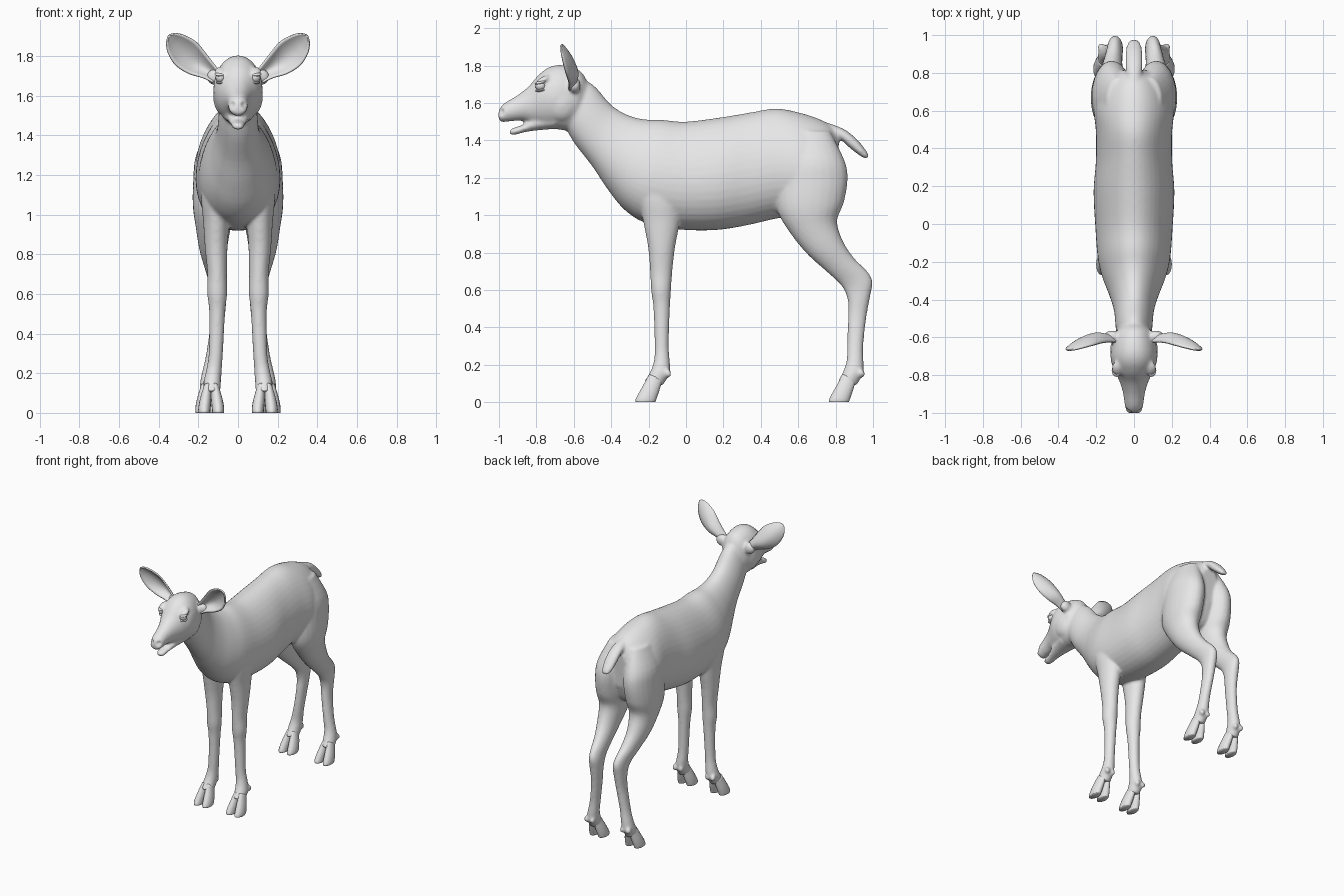
import bpy, bmesh, math
from mathutils import Vector, Matrix

coat = bpy.data.materials.new("grey_coat")
coat.diffuse_color = (0.8, 0.8, 0.8, 1)


def spline(rows, steps):
    """Catmull-Rom interpolation through rows of numbers."""
    out = []
    for i in range(len(rows) - 1):
        a, b, c, d = (rows[max(0, min(len(rows) - 1, i + k))] for k in (-1, 0, 1, 2))
        for s in range(steps):
            t = s / steps
            out.append([0.5 * (2 * q + (r - p) * t + (2 * p - 5 * q + 4 * r - u) * t * t
                        + (3 * q - p - 3 * r + u) * t ** 3) for p, q, r, u in zip(a, b, c, d)])
    return out + [list(rows[-1])]


def loft(bm, rows, side=1, egg=0.0, n=24, steps=4):
    """Rows: (y, z) of one edge, (y, z) of the opposite edge, half width, centre x."""
    rings = []
    for ty, tz, by, bz, w, cx in spline(rows, steps):
        ring = []
        for k in range(n):
            a = 2 * math.pi * k / n
            c, s = math.cos(a), math.sin(a)
            x = side * cx + w * s * (1 - egg * c)
            ring.append(bm.verts.new((x, (ty + by) / 2 + (ty - by) / 2 * c,
                                      (tz + bz) / 2 + (tz - bz) / 2 * c)))
        rings.append(ring)
    for r, q in zip(rings, rings[1:]):
        for k in range(n):
            bm.faces.new((r[k], r[(k + 1) % n], q[(k + 1) % n], q[k]))
    bm.faces.new(rings[0])
    bm.faces.new(rings[-1])


def ball(bm, loc, size, tilt=0.0):
    m = Matrix.Translation(loc) @ Matrix.Rotation(tilt, 4, 'X') @ Matrix.Diagonal((*size, 1))
    bmesh.ops.create_uvsphere(bm, u_segments=20, v_segments=12, radius=1, matrix=m)


def finish(bm, name):
    bmesh.ops.recalc_face_normals(bm, faces=bm.faces)
    me = bpy.data.meshes.new(name)
    bm.to_mesh(me)
    bm.free()
    me.materials.append(coat)
    ob = bpy.data.objects.new(name, me)
    bpy.context.collection.objects.link(ob)
    bpy.ops.object.select_all(action='DESELECT')
    bpy.context.view_layer.objects.active = ob
    ob.select_set(True)
    bpy.ops.object.shade_smooth()
    return ob


def apply_all(ob):
    for m in list(ob.modifiers):
        bpy.ops.object.modifier_apply(modifier=m.name)


skin = bmesh.new()

# Neck, trunk and rump
loft(skin, [
    (-.60, 1.74, -.66, 1.50, .080, 0), (-.50, 1.70, -.60, 1.39, .095, 0),
    (-.40, 1.59, -.50, 1.26, .105, 0), (-.31, 1.535, -.42, 1.14, .130, 0),
    (-.22, 1.512, -.33, 1.03, .165, 0), (-.13, 1.51, -.22, .96, .190, 0),
    (0, 1.50, -.05, .925, .202, 0), (.20, 1.525, .15, .92, .212, 0),
    (.35, 1.55, .32, .945, .200, 0), (.48, 1.57, .50, .985, .200, 0),
    (.60, 1.55, .62, .99, .212, 0), (.71, 1.515, .71, 1.0, .195, 0),
    (.78, 1.475, .76, 1.05, .150, 0), (.82, 1.42, .80, 1.15, .08, 0)], egg=.14, n=40)

# Skull and upper muzzle
loft(skin, [
    (-.53, 1.72, -.56, 1.50, .07, 0), (-.57, 1.775, -.60, 1.455, .105, 0),
    (-.66, 1.803, -.66, 1.455, .122, 0), (-.73, 1.792, -.72, 1.465, .122, 0),
    (-.79, 1.748, -.76, 1.47, .104, 0), (-.84, 1.69, -.81, 1.485, .080, 0),
    (-.90, 1.642, -.87, 1.505, .060, 0), (-.96, 1.606, -.94, 1.502, .050, 0),
    (-.99, 1.58, -.985, 1.498, .044, 0), (-1.002, 1.555, -1.002, 1.515, .032, 0)], n=32)

# Lower jaw
loft(skin, [
    (-.70, 1.54, -.70, 1.462, .080, 0), (-.80, 1.53, -.80, 1.453, .058, 0),
    (-.87, 1.485, -.87, 1.442, .040, 0), (-.92, 1.468, -.92, 1.428, .032, 0),
    (-.942, 1.458, -.942, 1.434, .020, 0)])

# Tail
loft(skin, [
    (.74, 1.50, .72, 1.42, .04, 0), (.84, 1.463, .82, 1.405, .045, 0),
    (.91, 1.41, .875, 1.36, .046, 0), (.96, 1.35, .93, 1.318, .038, 0),
    (.980, 1.315, .965, 1.300, .02, 0)])

hind_leg = [
    (.52, 1.45, .77, 1.45, .06, .085), (.50, 1.30, .845, 1.30, .10, .112),
    (.48, 1.15, .865, 1.20, .108, .118), (.49, 1.02, .845, 1.07, .104, .124),
    (.56, .90, .808, .97, .088, .125), (.65, .79, .84, .86, .070, .125),
    (.75, .70, .90, .77, .054, .115), (.82, .635, .97, .70, .044, .105),
    (.85, .59, .998, .645, .042, .10), (.867, .53, .987, .575, .040, .10),
    (.866, .45, .964, .45, .035, .105), (.862, .30, .948, .30, .035, .125),
    (.858, .22, .950, .20, .040, .14), (.838, .16, .945, .15, .044, .147),
    (.81, .11, .912, .09, .042, .15)]
front_leg = [
    (-.27, 1.34, -.06, 1.34, .045, .11), (-.26, 1.12, -.03, 1.12, .072, .115),
    (-.23, .97, -.033, .97, .066, .11), (-.203, .83, -.058, .83, .057, .11),
    (-.192, .70, -.073, .70, .049, .105), (-.187, .60, -.08, .60, .050, .105),
    (-.174, .50, -.086, .50, .040, .105), (-.168, .30, -.092, .30, .036, .112),
    (-.172, .22, -.085, .20, .040, .122), (-.193, .16, -.09, .15, .044, .13),
    (-.225, .11, -.123, .09, .042, .132)]

hooves = bmesh.new()
for side in (-1, 1):
    for leg, foot_x, dy in ((hind_leg, .15, 0), (front_leg, .135, -1.035)):
        loft(skin, leg, side)
        for toe in (-1, 1):
            # Cloven toes, splayed towards the tips
            x = foot_x
            loft(hooves, [
                (.838 + dy, .15, .91 + dy, .12, .020, x + toe * .018),
                (.803 + dy, .085, .89 + dy, .055, .029, x + toe * .028),
                (.775 + dy, .035, .877 + dy, .018, .031, x + toe * .034),
                (.764 + dy, .010, .872 + dy, .004, .030, x + toe * .035),
                (.766 + dy, .000, .868 + dy, .000, .028, x + toe * .035)], side, n=16)
            # Dewclaws
            ball(skin, (side * (x + toe * .024), .938 + dy, .155), (.018, .019, .025), .5)
    # Brow and cheek
    ball(skin, (side * .088, -.765, 1.722), (.030, .042, .018), .5)
    ball(skin, (side * .07, -.665, 1.60), (.056, .09, .10))
    # Ear root
    ball(skin, (side * .115, -.595, 1.695), (.045, .032, .042))

# Fuse everything into one soft skin
body = finish(skin, "deer_body")
rm = body.modifiers.new("fuse", 'REMESH')
rm.mode, rm.voxel_size, rm.use_smooth_shade = 'VOXEL', .0095, True
sm = body.modifiers.new("soften", 'SMOOTH')
sm.factor, sm.iterations = .5, 6
apply_all(body)

# Nostrils pressed into the muzzle
for v in body.data.vertices:
    d = (Vector((abs(v.co.x), v.co.y, v.co.z)) - Vector((.032, -.99, 1.552))).length
    if d < .024:
        v.co += Vector((-math.copysign(.010, v.co.x), .016, 0)) * (1 - d / .024)

finish(hooves, "hooves")

# Eyes with lids
eyes = bmesh.new()
for side in (-1, 1):
    ball(eyes, (side * .088, -.778, 1.692), (.025, .028, .026))
    ball(eyes, (side * .092, -.776, 1.710), (.026, .034, .010), .25)
    ball(eyes, (side * .088, -.776, 1.668), (.024, .030, .008), .1)
finish(eyes, "eyes")

# Cupped ears: centre line (x, y, z), half width, cup depth
ear_line = spline([
    (.105, -.600, 1.690, .030, .025), (.150, -.585, 1.725, .042, .040),
    (.205, -.580, 1.762, .064, .048), (.262, -.600, 1.812, .076, .040),
    (.310, -.630, 1.858, .060, .025), (.337, -.655, 1.888, .034, .010),
    (.348, -.668, 1.903, .006, .001)], 4)
across = Vector((.66, 0, -.75))
for side, name in ((-1, "ear_right"), (1, "ear_left")):
    bm = bmesh.new()
    grid = []
    for x, y, z, w, cup in ear_line:
        row = []
        for k in range(13):
            v = k / 6 - 1
            p = Vector((x, y - cup * v * v, z)) + across * (w * v)
            row.append(bm.verts.new((side * p.x, p.y, p.z)))
        grid.append(row)
    for r, q in zip(grid, grid[1:]):
        for k in range(12):
            bm.faces.new((r[k], r[k + 1], q[k + 1], q[k]))
    ear = finish(bm, name)
    so = ear.modifiers.new("thickness", 'SOLIDIFY')
    so.thickness, so.offset = .010, 0
    apply_all(ear)
